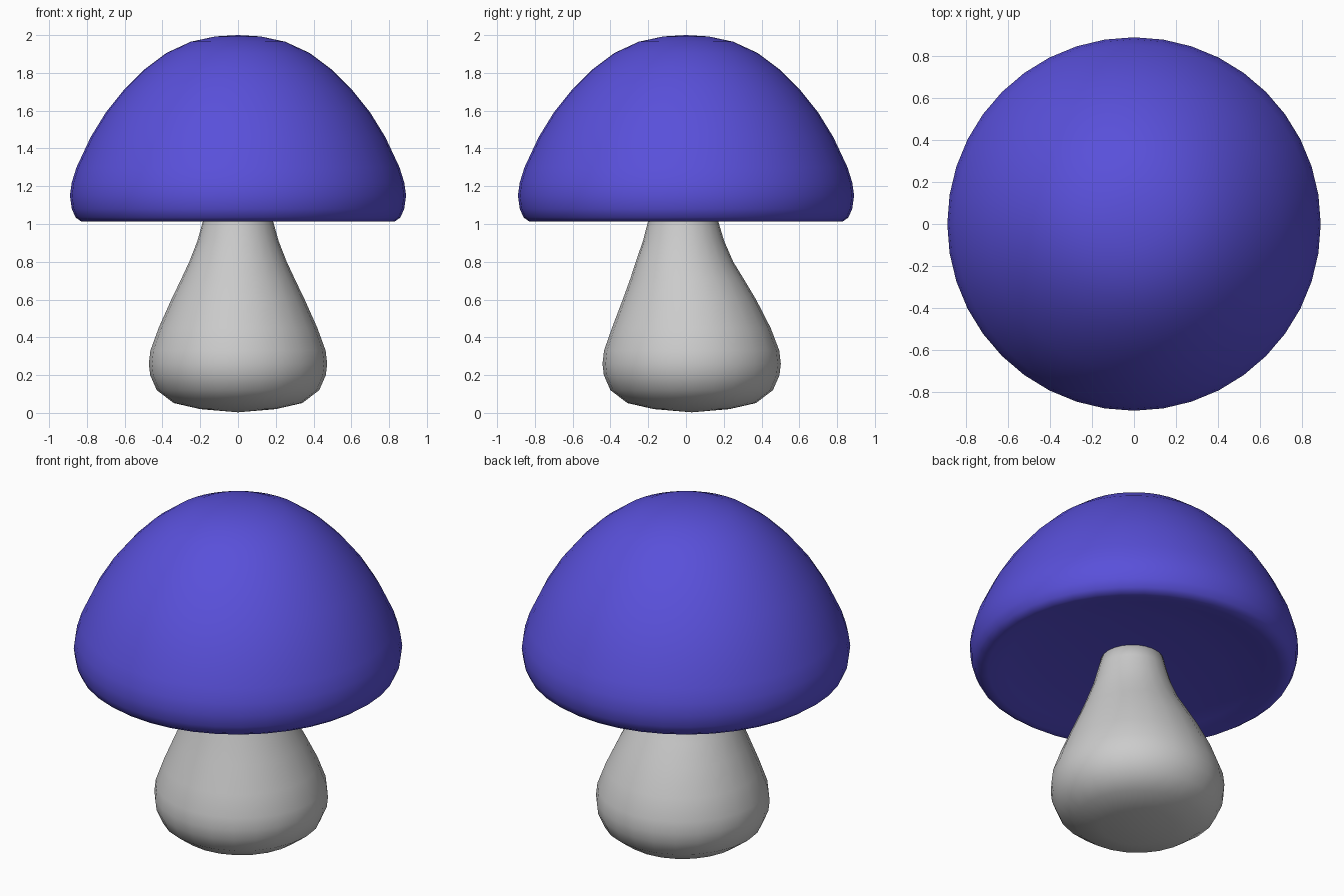
import bpy, bmesh
from math import sin, cos, pi

if "Cube" in bpy.data.objects:
    bpy.data.objects.remove(bpy.data.objects["Cube"])


def lathe(name, profile, sides, color=None):
    """Skin rings of (radius, z, y offset); first and last are poles."""
    bm = bmesh.new()
    rings = []
    for r, z, y in profile[1:-1]:
        rings.append([bm.verts.new((r * cos(2 * pi * i / sides),
                                    y + r * sin(2 * pi * i / sides), z))
                      for i in range(sides)])
    start = bm.verts.new((0, profile[0][2], profile[0][1]))
    end = bm.verts.new((0, profile[-1][2], profile[-1][1]))
    for i in range(sides):
        j = (i + 1) % sides
        bm.faces.new((start, rings[0][j], rings[0][i]))
        for a, b in zip(rings, rings[1:]):
            bm.faces.new((a[i], a[j], b[j], b[i]))
        bm.faces.new((rings[-1][i], rings[-1][j], end))
    bmesh.ops.recalc_face_normals(bm, faces=bm.faces[:])
    for f in bm.faces:
        f.smooth = True
    mesh = bpy.data.meshes.new(name)
    bm.to_mesh(mesh)
    bm.free()
    obj = bpy.data.objects.new(name, mesh)
    bpy.context.collection.objects.link(obj)
    if color:
        mat = bpy.data.materials.new(name + "_color")
        mat.diffuse_color = color
        mat.use_nodes = True
        mat.node_tree.nodes["Principled BSDF"].inputs["Base Color"].default_value = mat.diffuse_color
        mesh.materials.append(mat)
    return obj


# Cap: closed dome with a rounded lip and a slightly hollow underside
cap = [(0, 1.08), (0.25, 1.078), (0.5, 1.06), (0.7, 1.035), (0.79, 1.013),
       (0.83, 1.013), (0.86, 1.035), (0.88, 1.08), (0.89, 1.15),
       (0.88, 1.22), (0.855, 1.3), (0.78, 1.46), (0.7, 1.59), (0.6, 1.715),
       (0.5, 1.815), (0.38, 1.905), (0.25, 1.965), (0.12, 1.993), (0, 2.0)]
lathe("mushroom_cap", [(r, z, 0) for r, z in cap], 40, (0.1, 0.08, 0.7, 1))

# Stem: pear shape that leans slightly towards the front at the top
stem = [(0, 0.003, 0.03), (0.2, 0.02, 0.03), (0.34, 0.052, 0.03),
        (0.43, 0.12, 0.03), (0.465, 0.2, 0.03), (0.472, 0.26, 0.03),
        (0.464, 0.33, 0.03), (0.42, 0.45, 0.028), (0.353, 0.6, 0.018),
        (0.3, 0.71, 0.005), (0.258, 0.8, -0.008), (0.215, 0.91, -0.013),
        (0.187, 1.01, -0.015), (0.165, 1.1, -0.015), (0, 1.12, -0.015)]
lathe("mushroom_stem", stem, 24)
